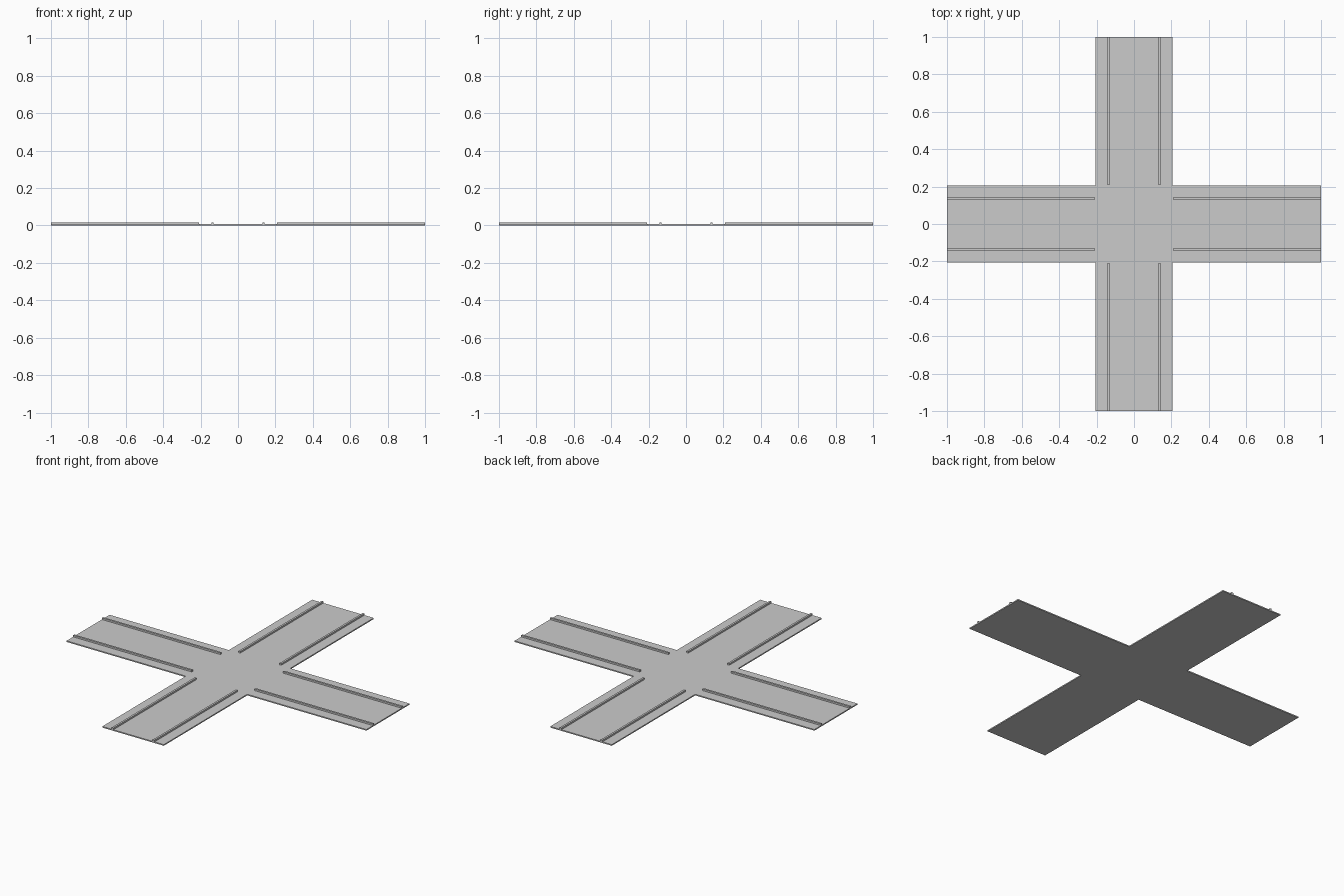
import bpy, bmesh
from mathutils import Matrix

if "Cube" in bpy.data.objects:
    bpy.data.objects.remove(bpy.data.objects["Cube"])

HALF = 0.205      # half width of each arm
PLATE = 0.007     # plate thickness
RAIL_TOP = 0.017
RAIL_X = 0.137    # rail offset from the arm's centre line
RAIL_W = 0.012


def new_object(name, bm):
    mesh = bpy.data.meshes.new(name)
    bm.normal_update()
    bm.to_mesh(mesh)
    bm.free()
    obj = bpy.data.objects.new(name, mesh)
    bpy.context.collection.objects.link(obj)
    return obj


# Cross-shaped floor plate: one outline, extruded upwards
h = HALF
corner = [(1, -h), (1, h), (h, h)]
outline = []
for i in range(4):
    for x, y in corner:
        for _ in range(i):
            x, y = -y, x
        outline.append((x, y))
bm = bmesh.new()
face = bm.faces.new([bm.verts.new((x, y, 0)) for x, y in outline])
top = bmesh.ops.extrude_face_region(bm, geom=[face])["geom"]
bmesh.ops.translate(bm, vec=(0, 0, PLATE),
                    verts=[v for v in top if isinstance(v, bmesh.types.BMVert)])
bmesh.ops.recalc_face_normals(bm, faces=bm.faces)
new_object("crossing_plate", bm)

# A pair of rails on each of the four arms
start, end, base = 0.209, 1.0, PLATE
for i, arm in enumerate(("right", "back", "left", "front")):
    bm = bmesh.new()
    for side in (-1, 1):
        place = Matrix.Translation(((start + end) / 2, side * RAIL_X, (base + RAIL_TOP) / 2))
        size = Matrix.Diagonal((end - start, RAIL_W, RAIL_TOP - base, 1))
        bmesh.ops.create_cube(bm, size=1, matrix=place @ size)
    bmesh.ops.transform(bm, verts=bm.verts,
                        matrix=Matrix.Rotation(i * 1.5707963268, 4, 'Z'))
    new_object(arm + "_rails", bm)
